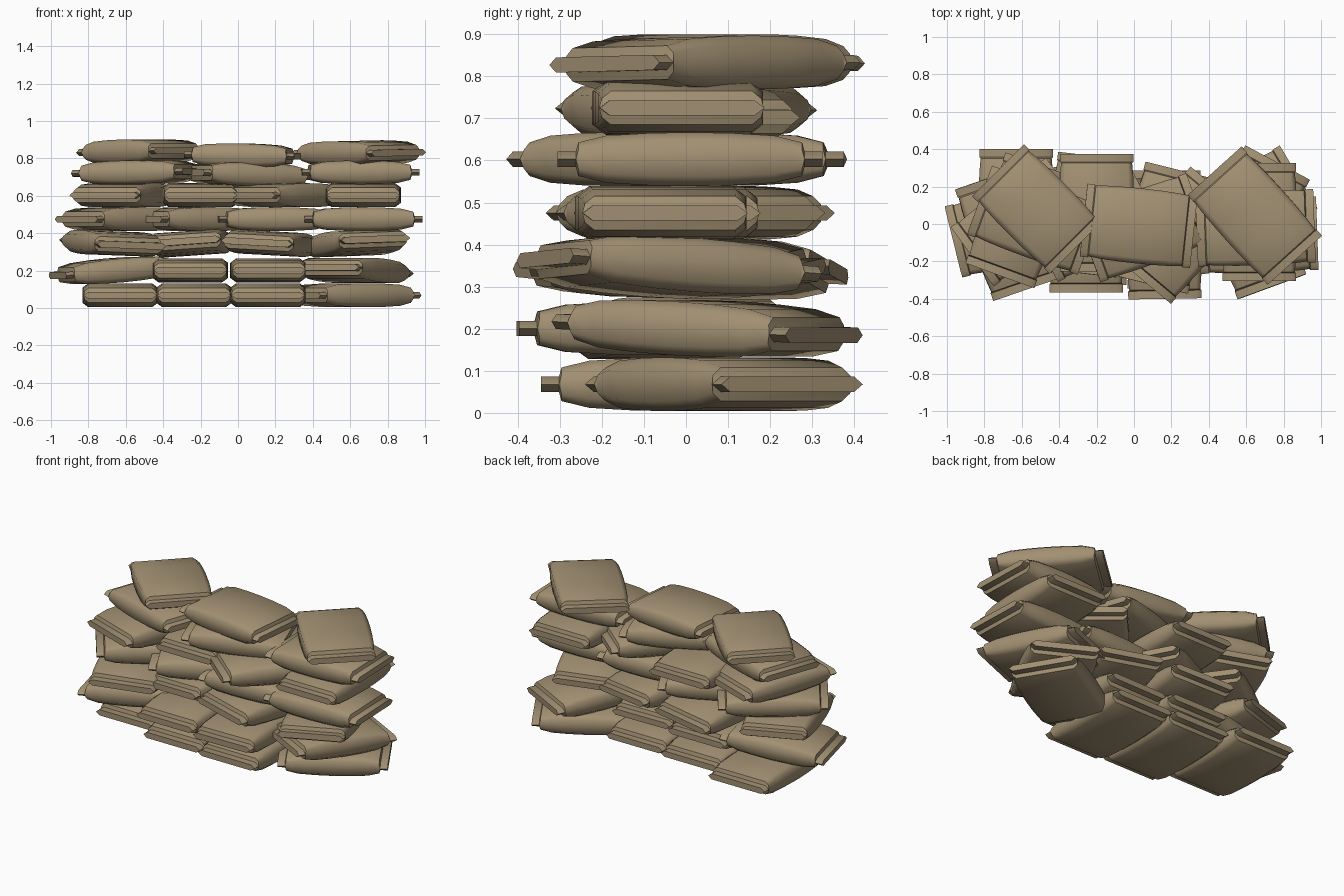
import bpy, bmesh, math
from mathutils import Matrix, Vector

if "Cube" in bpy.data.objects:
    bpy.data.objects.remove(bpy.data.objects["Cube"])

burlap = bpy.data.materials.new("tan burlap")
burlap.diffuse_color = (0.36, 0.28, 0.17, 1)
burlap.use_nodes = True
burlap.node_tree.nodes["Principled BSDF"].inputs["Base Color"].default_value = burlap.diffuse_color
burlap.roughness = 1.0

# Half length, half height, side half height, half width, half width of flat top
PROFILE = [(0.315, 0.018, 0.0, 0.196, 0.172), (0.272, 0.018, 0.0, 0.196, 0.172),
           (0.266, 0.040, 0.022, 0.190, 0.168), (0.20, 0.056, 0.034, 0.196, 0.170),
           (0.10, 0.062, 0.039, 0.200, 0.170), (0.0, 0.064, 0.041, 0.201, 0.170)]


def bag_mesh():
    """Pillow-shaped bag with upright sides and a flat pointed seam tab at each end."""
    bm = bmesh.new()
    stations = [(-p[0], *p[1:]) for p in PROFILE] + PROFILE[-2::-1]
    rings = []
    for x, h, s, w, t in stations:
        pts = [(w, -s), (w, s), (t, h), (-t, h), (-w, s), (-w, -s), (-t, -h), (t, -h)]
        rings.append([bm.verts.new((x, y, z)) for y, z in pts])
    for a, b in zip(rings, rings[1:]):
        for i in range(8):
            j = (i + 1) % 8
            bm.faces.new((a[i], a[j], b[j], b[i]))
    bm.faces.new(rings[0])
    bm.faces.new(rings[-1])
    bmesh.ops.remove_doubles(bm, verts=bm.verts, dist=0.0005)
    bmesh.ops.recalc_face_normals(bm, faces=bm.faces)
    for f in bm.faces:
        f.smooth = True
    me = bpy.data.meshes.new("sandbag")
    bm.to_mesh(me)
    bm.free()
    me.set_sharp_from_angle(angle=math.radians(55))
    me.materials.append(burlap)
    return me


MESH = bag_mesh()


def bag(name, z, x, y, yaw, pitch=0, roll=0, length=1.0):
    """Angles in degrees; yaw 0 lays the bag along x, 90 along y."""
    ob = bpy.data.objects.new(name, MESH)
    bpy.context.collection.objects.link(ob)
    r = math.radians
    rot = (Matrix.Rotation(r(yaw), 4, 'Z') @ Matrix.Rotation(r(pitch), 4, 'Y')
           @ Matrix.Rotation(r(roll), 4, 'X'))
    ob.matrix_world = (Matrix.Translation(Vector((x, y, z))) @ rot
                       @ Matrix.Diagonal((length, 1, 1, 1)))


# Courses from the ground up: centre height, then x, y, yaw, pitch, roll, length
COURSES = [
    (0.068, [(-0.63, 0.085, 90), (-0.235, -0.01, 90), (0.16, -0.03, 90),
             (0.61, 0.09, 31)]),
    (0.201, [(-0.66, -0.02, 14, -5), (-0.255, -0.05, 90), (0.16, -0.085, 91),
             (0.62, 0.05, 62, 3)]),
    (0.346, [(-0.67, -0.05, 109, -2, 2), (-0.25, 0.05, 83, 2, -4), (0.175, -0.02, 76, 1, 3),
             (0.63, -0.04, 110, 4, -2)]),
    (0.475, [(-0.61, 0.01, 36), (-0.22, 0.01, 28), (0.20, -0.04, 4),
             (0.665, -0.06, 2)]),
    (0.603, [(-0.61, 0.02, 70), (-0.20, 0.06, 90), (0.25, -0.06, 50),
             (0.67, 0.01, 90)]),
    (0.725, [(-0.53, 0.02, -20, -1), (0.05, -0.02, 20, 2), (0.65, -0.02, 2)]),
    (0.836, [(-0.52, 0.08, -45, -1, 0, 0.93), (0.025, -0.01, -6, 1, 0, 0.94),
             (0.645, 0.045, -48, 0, 1, 1.02)]),
]
# The middle stack sags a little in the upper courses
SAG = {(5, 1): -0.012, (6, 1): -0.02, (6, 2): -0.006}

for row, (z, bags) in enumerate(COURSES):
    for i, spec in enumerate(bags):
        bag(f"sandbag_row{row + 1}_{i + 1}", z + SAG.get((row, i), 0), *spec)
